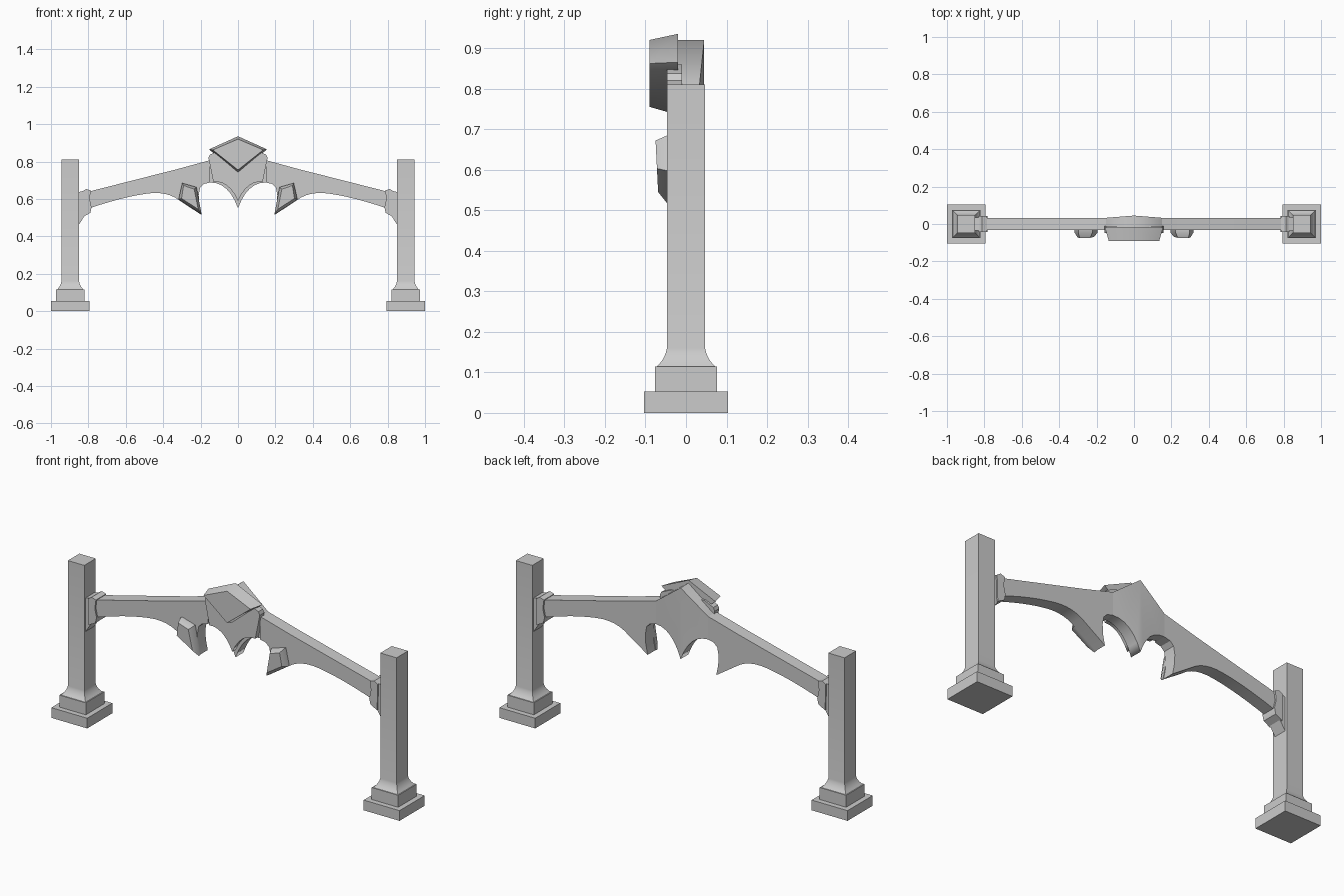
import bpy
import bmesh
import math

if "Cube" in bpy.data.objects:
    bpy.data.objects.remove(bpy.data.objects["Cube"], do_unlink=True)

# One stone colour for everything
stone = bpy.data.materials.new("pale_grey_stone")
stone.use_nodes = True
stone.diffuse_color = (0.6, 0.6, 0.6, 1)
stone.node_tree.nodes["Principled BSDF"].inputs["Base Color"].default_value = stone.diffuse_color


def loft(name, rings):
    """Skin equal-length rings, cap both ends, mirror across x = 0."""
    bm = bmesh.new()
    loops = [[bm.verts.new(p) for p in ring] for ring in rings]
    n = len(loops[0])
    for a, b in zip(loops, loops[1:]):
        for i in range(n):
            j = (i + 1) % n
            bm.faces.new((a[i], a[j], b[j], b[i]))
    bm.faces.new(loops[0])
    bm.faces.new(loops[-1])
    bmesh.ops.recalc_face_normals(bm, faces=bm.faces[:])
    # Open the seam where the two halves meet
    seam = [f for f in bm.faces if all(abs(v.co.x) < 1e-5 for v in f.verts)]
    bmesh.ops.delete(bm, geom=seam, context="FACES_ONLY")
    mesh = bpy.data.meshes.new(name)
    bm.to_mesh(mesh)
    bm.free()
    mesh.materials.append(stone)
    obj = bpy.data.objects.new(name, mesh)
    bpy.context.collection.objects.link(obj)
    bpy.ops.object.select_all(action="DESELECT")
    obj.select_set(True)
    bpy.context.view_layer.objects.active = obj
    bpy.ops.object.shade_smooth_by_angle(angle=math.radians(30))
    obj.modifiers.new("mirror", "MIRROR").use_axis[0] = True
    return obj


def at_y(points, y):
    return [(x, y, z) for x, z in points]


def prism(name, points, front, back):
    return loft(name, [at_y(points, front), at_y(points, back)])


def square(half, z, cx=0.897):
    return [(cx + sx * half, sy * half, z)
            for sx, sy in ((-1, -1), (1, -1), (1, 1), (-1, 1))]


def curve(p0, p1, p2, steps=6):
    """Points on a quadratic curve, without its last point."""
    return [tuple((1 - t) ** 2 * a + 2 * t * (1 - t) * b + t * t * c
                  for a, b, c in zip(p0, p1, p2))
            for t in (i / steps for i in range(steps))]


# Posts: stepped plinth, flared foot and square shaft
flare = curve((0.071, 0.115), (0.051, 0.135), (0.047, 0.16), 5)
steps = [(0.103, 0), (0.103, 0.053), (0.076, 0.053), (0.076, 0.115)]
loft("post", [square(h, z) for h, z in steps + flare + [(0.047, 0.16), (0.047, 0.81)]])

# Beam arms with a curved underside and a hanging tooth
under = curve((0.80, 0.548), (0.62, 0.61), (0.49, 0.628))
under += curve((0.49, 0.628), (0.38, 0.645), (0.31, 0.59))
tooth = [(0.197, 0.515), (0.208, 0.57), (0.21, 0.62), (0.203, 0.66), (0.183, 0.68), (0.15, 0.688)]
prism("beam_arm", [(0.86, 0.62), (0.86, 0.53)] + under + tooth
      + [(0.15, 0.807), (0.33, 0.758), (0.775, 0.645)], -0.033, 0.033)

# Raised centre of the beam, with a ridge down its back
scallop = curve((0.15, 0.688), (0.05, 0.69), (0, 0.55))
centre = scallop + [(0, 0.55), (0, 0.92), (0.15, 0.807)]
loft("beam_centre", [at_y(centre, -0.02),
                     [(x, 0.045 - 0.08 * x, z) for x, z in centre]])

# Shield panel on the front of the centre
scallop = curve((0.132, 0.692), (0.05, 0.70), (0, 0.59))
prism("shield_panel", scallop + [(0, 0.59), (0, 0.86), (0.10, 0.86), (0.15, 0.837), (0.158, 0.82)],
      -0.047, -0.01)

# Large diamond boss
loft("diamond_boss", [
    at_y([(0, 0.735), (0, 0.935), (0.155, 0.865)], -0.02),
    at_y([(0, 0.755), (0, 0.92), (0.135, 0.862)], -0.09)])

# Bevelled gems over the teeth
gem = [(0.222, 0.663), (0.298, 0.685), (0.318, 0.597), (0.194, 0.515)]
gem_face = [(0.234, 0.652), (0.291, 0.672), (0.302, 0.603), (0.213, 0.545)]
loft("tooth_gem", [at_y(gem, -0.03), at_y(gem, -0.045),
                   [(x, -0.075 + 0.05 * (0.67 - z), z) for x, z in gem_face]])

# Brackets joining the beam to the posts
prism("bracket_collar", [(0.787, 0.645), (0.812, 0.653), (0.832, 0.64), (0.828, 0.505),
                         (0.79, 0.525), (0.783, 0.555), (0.793, 0.60)], -0.042, 0.042)
prism("bracket_wedge", [(0.82, 0.645), (0.855, 0.636), (0.855, 0.455), (0.82, 0.51)],
      -0.035, 0.035)
